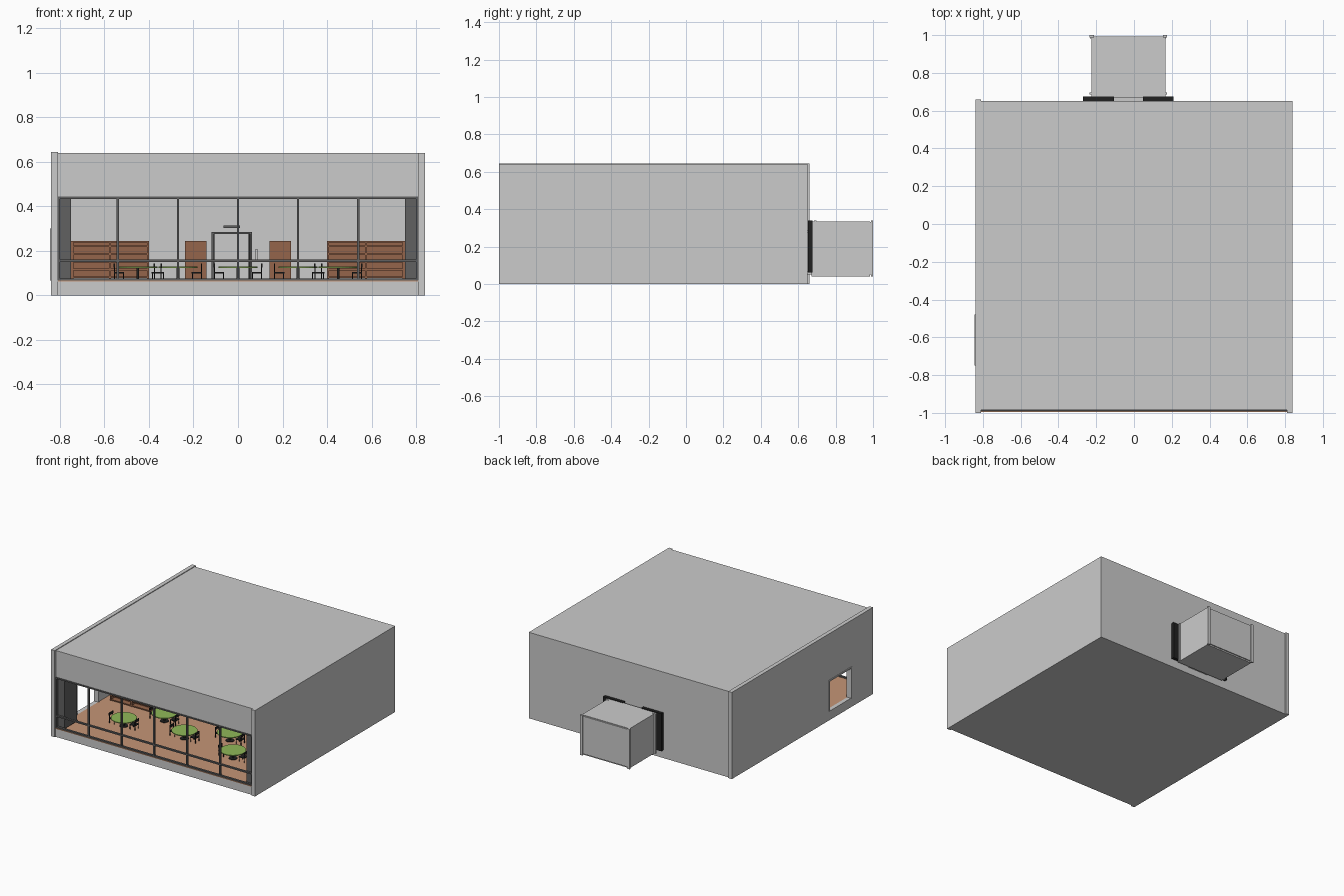
import bpy, bmesh, math
from mathutils import Matrix, Vector


def material(name, r, g, b):
    m = bpy.data.materials.new(name)
    m.diffuse_color = (r, g, b, 1)
    return m


WOOD = material("wood", 0.30, 0.13, 0.07)
FLOOR = material("floor_tan", 0.56, 0.30, 0.18)
GREEN = material("green", 0.28, 0.48, 0.10)
BLACK = material("black", 0.015, 0.015, 0.015)
DARK = material("dark_grey", 0.12, 0.12, 0.12)
WHITE = material("white", 0.9, 0.9, 0.9)


def add_box(bm, x0, x1, y0, y1, z0, z1):
    mat = Matrix.Translation(((x0 + x1) / 2, (y0 + y1) / 2, (z0 + z1) / 2))
    mat = mat @ Matrix.Diagonal((x1 - x0, y1 - y0, z1 - z0, 1))
    bmesh.ops.create_cube(bm, size=1, matrix=mat)


def add_rod(bm, x, y, z0, z1, r, seg=8):
    bmesh.ops.create_cone(bm, cap_ends=True, segments=seg, radius1=r, radius2=r,
                          depth=z1 - z0, matrix=Matrix.Translation((x, y, (z0 + z1) / 2)))


def finish(name, bm, mat=None):
    me = bpy.data.meshes.new(name)
    bm.to_mesh(me)
    bm.free()
    if mat:
        me.materials.append(mat)
    ob = bpy.data.objects.new(name, me)
    bpy.context.collection.objects.link(ob)
    return ob


def boxes(name, mat, *dims):
    bm = bmesh.new()
    for d in dims:
        add_box(bm, *d)
    return finish(name, bm, mat)


def cut(ob, *dims):
    cutter = boxes(ob.name + "_cutter", None, dims)
    cutter.hide_render = True
    cutter.hide_viewport = True
    mod = ob.modifiers.new("opening", "BOOLEAN")
    mod.operation = "DIFFERENCE"
    mod.object = cutter
    mod.solver = "EXACT"


def copy(ob, loc, angle=0):
    dup = bpy.data.objects.new(ob.name, ob.data)
    dup.location = loc
    dup.rotation_euler.z = angle
    bpy.context.collection.objects.link(dup)


# Shell: base, floor, walls, roof, front fascia
boxes("base_slab", None, (-0.81, 0.81, -0.99, 0.65, 0, 0.062))
boxes("floor", FLOOR, (-0.81, 0.81, -0.995, 0.63, 0.062, 0.067))
left = boxes("left_wall", None, (-0.84, -0.81, -1, 0.66, 0, 0.645))
cut(left, -0.9, -0.7, -0.74, -0.49, 0.067, 0.29)
boxes("right_wall", None, (0.81, 0.84, -1, 0.65, 0, 0.64))
back = boxes("back_wall", None, (-0.81, 0.81, 0.63, 0.65, 0, 0.62))
cut(back, -0.108, 0.053, 0.5, 0.8, 0.067, 0.275)
lining = boxes("back_wall_lining", WHITE, (-0.81, 0.81, 0.622, 0.63, 0.067, 0.62))
cut(lining, -0.108, 0.053, 0.5, 0.8, 0.06, 0.275)
boxes("roof", None, (-0.81, 0.81, -0.985, 0.65, 0.62, 0.64))
boxes("front_fascia", None, (-0.81, 0.81, -0.985, -0.965, 0.44, 0.62))

# Side doorway frame
boxes("side_door_frame", None,
      (-0.845, -0.805, -0.75, -0.74, 0.067, 0.30),
      (-0.845, -0.805, -0.49, -0.48, 0.067, 0.30),
      (-0.845, -0.805, -0.75, -0.48, 0.29, 0.30))

# Window frame: mullions, rail, sill and head
frame = [(x - 0.005, x + 0.005, -0.99, -0.975, 0.067, 0.44)
         for x in (-0.805, -0.54, -0.27, 0, 0.27, 0.54, 0.805)]
frame += [(-0.81, 0.81, -0.99, -0.975, z - 0.005, z + 0.005) for z in (0.071, 0.155, 0.438)]
boxes("window_frame", DARK, *frame)

# Dark piers behind the window corners
for x0, x1 in ((-0.81, -0.75), (0.75, 0.81)):
    boxes("corner_pier", DARK, (x0, x1, -0.97, -0.82, 0.07, 0.62))
    boxes("pier_base", BLACK, (x0, x1, -0.972, -0.818, 0.067, 0.074))

# Lift car behind the back wall, open to the room
boxes("lift_car", None,
      (-0.23, 0.17, 0.98, 0.993, 0.05, 0.33),
      (-0.225, -0.205, 0.67, 0.985, 0.05, 0.33),
      (0.148, 0.168, 0.67, 0.985, 0.05, 0.33),
      (-0.225, 0.168, 0.67, 0.985, 0.04, 0.06),
      (-0.225, 0.168, 0.67, 0.985, 0.32, 0.335))
boxes("lift_corner_trim", None,
      *[(x, x + 0.022, y, y + 0.012, 0.04, 0.338)
        for x in (-0.235, 0.153) for y in (0.685, 0.988)])
boxes("lift_threshold", None, (-0.11, 0.055, 0.65, 0.68, 0.05, 0.067),
      (-0.11, 0.055, 0.65, 0.68, 0.275, 0.285))
boxes("lift_door_panels", BLACK,
      (-0.27, -0.105, 0.652, 0.676, 0.06, 0.34),
      (0.048, 0.21, 0.652, 0.676, 0.06, 0.34))
boxes("lift_door_frame", DARK,
      (-0.118, -0.108, 0.61, 0.65, 0.067, 0.285),
      (0.053, 0.063, 0.61, 0.65, 0.067, 0.285),
      (-0.118, 0.063, 0.61, 0.65, 0.275, 0.285))
boxes("lift_indicator", DARK, (-0.065, 0.01, 0.61, 0.622, 0.302, 0.314))
boxes("lift_call_panel", None, (0.076, 0.09, 0.61, 0.622, 0.15, 0.205))


# Shelving: a unit of two bays, L long, D deep, centred on the origin
def shelf_unit(name, L, D):
    parts = [(-L / 2, L / 2, -D / 2, D / 2, z, z + 0.008)
             for z in (0.01, 0.045, 0.08, 0.115, 0.15, 0.17)]
    parts += [(x - 0.005, x + 0.005, -D / 2, D / 2, 0.008, 0.178)
              for x in (-L / 2 + 0.005, 0, L / 2 - 0.005)]
    parts.append((-L / 2, L / 2, -0.004, 0.004, 0.01, 0.178))
    return boxes(name, WOOD, *parts)


shelf = shelf_unit("shelf", 0.35, 0.09)
shelf.location = (-0.575, -0.39, 0.067)
for y in (-0.39, -0.13, 0.13, 0.39):
    for x in (-0.575, 0.575):
        if (x, y) != (-0.575, -0.39):
            copy(shelf, (x, y, 0.067))
aisle = shelf_unit("aisle_shelf", 0.6, 0.095)
aisle.location = (-0.19, 0.12, 0.067)
aisle.rotation_euler.z = math.pi / 2
copy(aisle, (0.19, 0.12, 0.067), math.pi / 2)

# Round table: green top, black pedestal
bm = bmesh.new()
add_rod(bm, 0, 0, 0.056, 0.062, 0.088, 32)
top = finish("table_top", bm, GREEN)
bm = bmesh.new()
add_rod(bm, 0, 0, 0, 0.056, 0.006, 12)
add_rod(bm, 0, 0, 0, 0.004, 0.03, 16)
leg = finish("table_pedestal", bm, BLACK)

# Chair facing +x: four legs, seat, back posts and back rest
bm = bmesh.new()
for sx in (-0.02, 0.02):
    for sy in (-0.02, 0.02):
        add_rod(bm, sx, sy, 0, 0.075 if sx < 0 else 0.034, 0.0025, 6)
add_box(bm, -0.023, 0.023, -0.023, 0.023, 0.032, 0.037)
add_box(bm, -0.024, -0.018, -0.023, 0.023, 0.058, 0.076)
chair = finish("chair", bm, BLACK)

tables = [(0, -0.63), (-0.45, -0.70), (0.45, -0.70), (-0.27, -0.48), (0.27, -0.48)]
for i, (x, y) in enumerate(tables):
    seats = [(x - 0.085, 0), (x + 0.085, math.pi)]
    if i == 0:
        top.location = leg.location = (x, y, 0.067)
        chair.location = (seats[0][0], y, 0.067)
        seats = seats[1:]
    else:
        copy(top, (x, y, 0.067))
        copy(leg, (x, y, 0.067))
    for cx, a in seats:
        copy(chair, (cx, y, 0.067), a)
